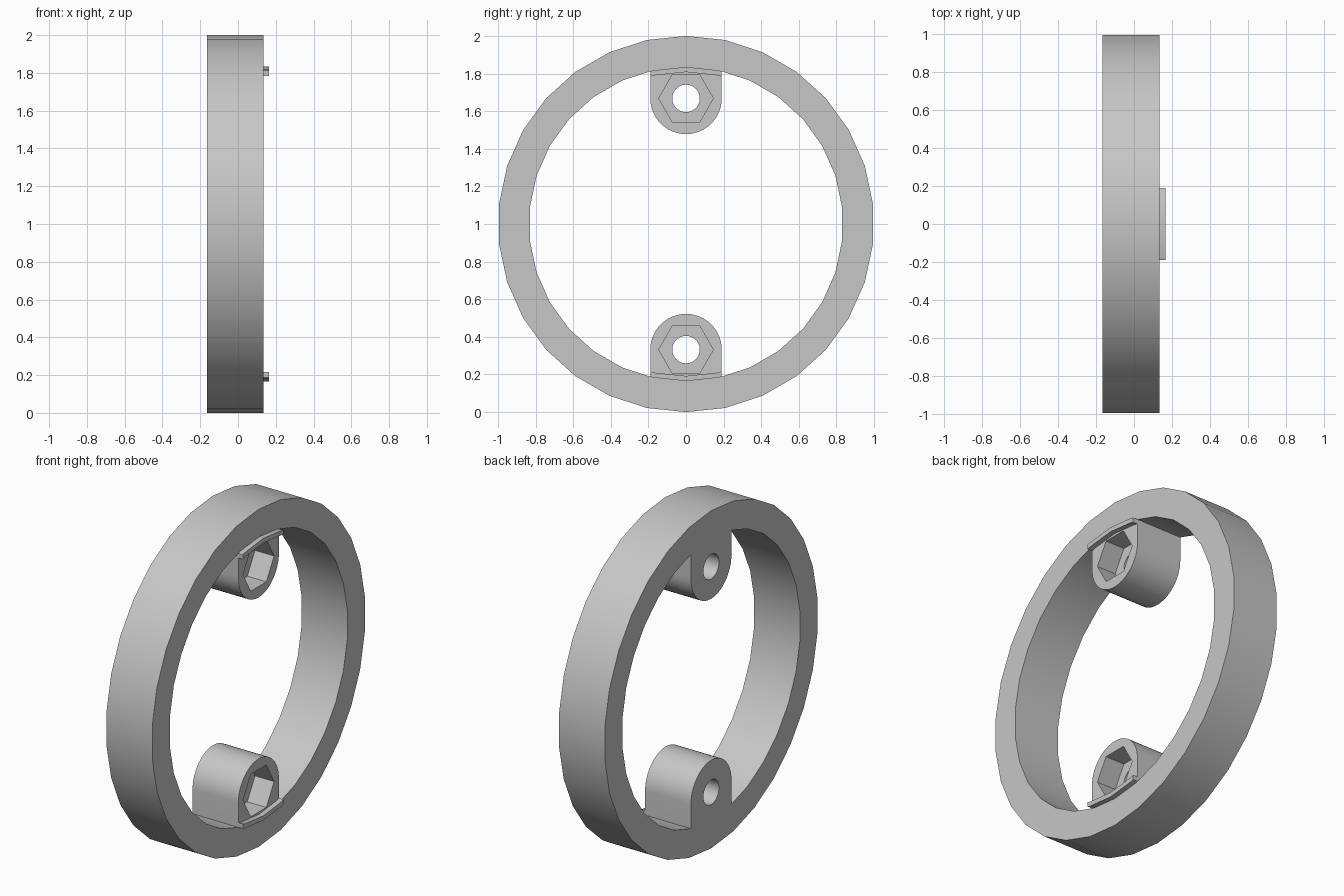
import bpy, bmesh
from math import sin, cos, pi, radians

cube = bpy.data.objects.get("Cube")
if cube:
    bpy.data.objects.remove(cube, do_unlink=True)

BACK, FACE, LIP = -0.165, 0.135, 0.165   # levels along the ring axis
OUTER, INNER = 1.0, 0.835                # ring radii
HALF = 0.19                              # half width of a lug
BOLT = 0.668                             # bolt distance from the ring centre
FLOOR = FACE - 0.125                     # bottom of the nut pocket

grey = bpy.data.materials.new("plain grey")
grey.use_nodes = True
grey.diffuse_color = (0.57, 0.57, 0.57, 1)
grey.node_tree.nodes["Principled BSDF"].inputs["Base Color"].default_value = (0.57, 0.57, 0.57, 1)


def circle(radius, sides, centre=0.0):
    """Polygon of (y, height) points with one corner on the +height axis."""
    return [(radius * sin(2 * pi * i / sides), centre + radius * cos(2 * pi * i / sides))
            for i in range(sides)]


def arc_across(radius):
    """Shallow faceted arc from -HALF to HALF, following the ring facets."""
    step = radians(12)
    y, z = radius * sin(step), radius * cos(step)
    slope = (radius * cos(2 * step) - z) / (radius * sin(2 * step) - y)
    end = z + slope * (HALF - y)
    return [(-HALF, end), (-y, z), (0, radius), (y, z), (HALF, end)]


def build(name, loops, walls, caps, flip=1):
    """loops: (points, x); walls join two loops; caps fill one or two loops."""
    bm = bmesh.new()
    rings = [[bm.verts.new((x, y, 1 + flip * z)) for y, z in pts] for pts, x in loops]
    edges = []
    for ring in rings:
        edges.append([bm.edges.new((ring[i - 1], ring[i])) for i in range(len(ring))])
    for cap in caps:
        bmesh.ops.triangle_fill(bm, edges=[e for k in cap for e in edges[k]], use_beauty=True)
    for a, b in walls:
        for i in range(len(rings[a])):
            bm.faces.new((rings[a][i - 1], rings[a][i], rings[b][i], rings[b][i - 1]))
    bmesh.ops.recalc_face_normals(bm, faces=bm.faces[:])
    mesh = bpy.data.meshes.new(name)
    bm.to_mesh(mesh)
    bm.free()
    mesh.materials.append(grey)
    obj = bpy.data.objects.new(name, mesh)
    bpy.context.collection.objects.link(obj)
    bpy.ops.object.select_all(action='DESELECT')
    obj.select_set(True)
    bpy.context.view_layer.objects.active = obj
    bpy.ops.object.shade_smooth_by_angle(angle=radians(30))
    return obj


# Main ring
outer, inner = circle(OUTER, 30), circle(INNER, 30)
build("ring", [(outer, BACK), (inner, BACK), (outer, FACE), (inner, FACE)],
      walls=[(0, 2), (1, 3)], caps=[(0, 1), (2, 3)])

# Lug outline: faceted top seated on the ring, straight sides, round end
round_end = [(HALF * cos(pi * i / 24), BOLT - HALF * sin(pi * i / 24)) for i in range(25)]
outline = arc_across(INNER) + round_end
bore = circle(0.073, 32, BOLT)
pocket = [(z - BOLT, BOLT + y) for y, z in circle(0.145, 6, BOLT)]

# Retaining lip outline
lip = arc_across(INNER) + arc_across(INNER - 0.027)[::-1]

for place, flip in (("upper", 1), ("lower", -1)):
    build(place + "_lug",
          [(outline, BACK), (bore, BACK), (bore, FLOOR),
           (pocket, FLOOR), (pocket, FACE), (outline, FACE)],
          walls=[(0, 5), (1, 2), (3, 4)], caps=[(0, 1), (2, 3), (4, 5)], flip=flip)
    build(place + "_lip", [(lip, FACE), (lip, LIP)],
          walls=[(0, 1)], caps=[(0,), (1,)], flip=flip)
